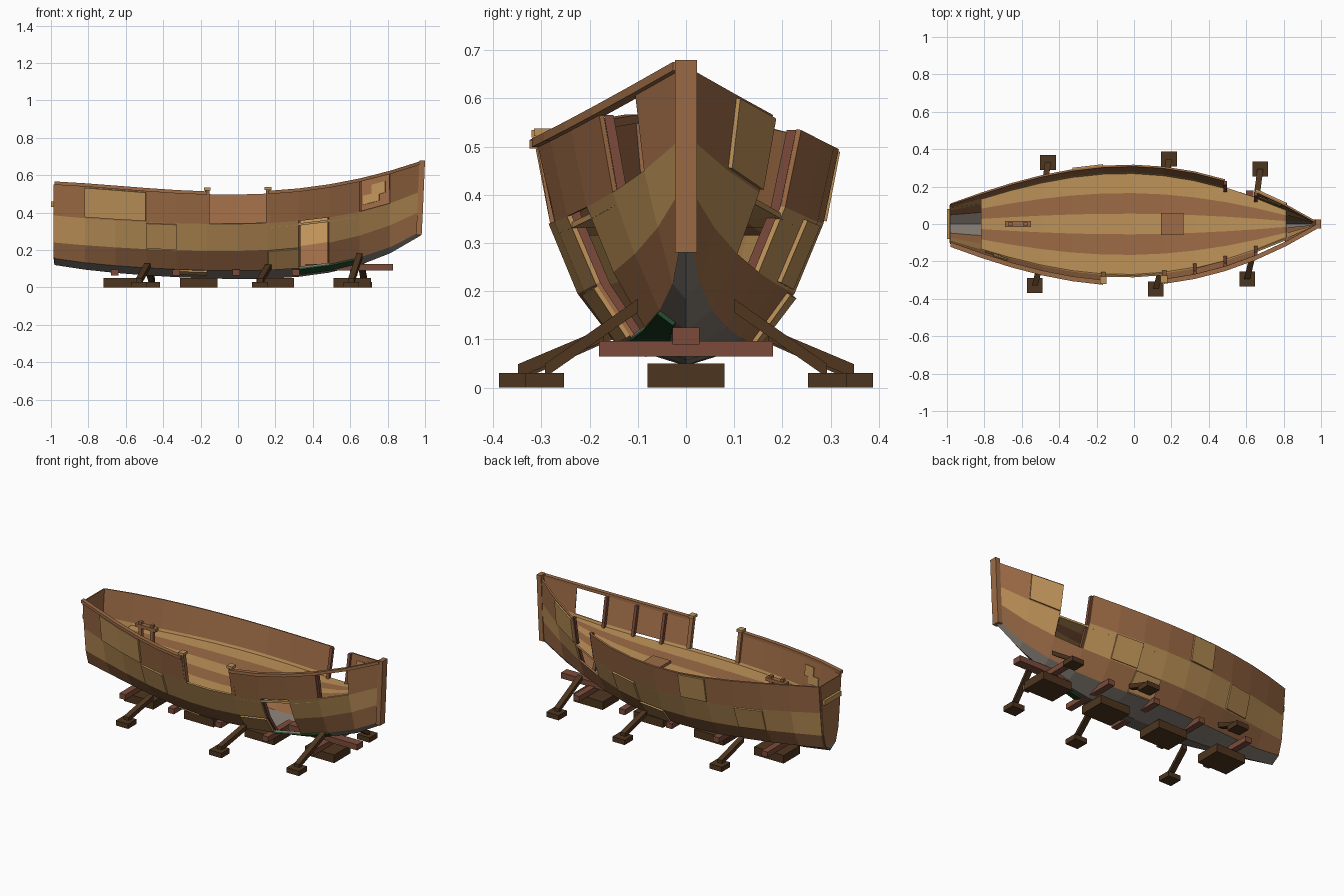
import bpy
import bmesh
from mathutils import Vector

cube = bpy.data.objects.get("Cube")
if cube:
    bpy.data.objects.remove(cube)


def material(name, *srgb):
    m = bpy.data.materials.new(name)
    m.use_nodes = True
    col = [c ** 2.2 for c in srgb] + [1]
    m.diffuse_color = col
    m.node_tree.nodes["Principled BSDF"].inputs["Base Color"].default_value = col
    return m


TAN = material("tan wood", .74, .57, .35)
BROWN = material("brown wood", .61, .42, .28)
DARK = material("dark timber", .31, .22, .14)
RED = material("reddish timber", .48, .30, .24)
GREY = material("grey bottom paint", .50, .47, .44)
GREEN = material("green paint", .16, .30, .18)


def finish(name, bm, mats, thick=0, offset=-1):
    mesh = bpy.data.meshes.new(name)
    bm.to_mesh(mesh)
    bm.free()
    for m in mats:
        mesh.materials.append(m)
    ob = bpy.data.objects.new(name, mesh)
    bpy.context.collection.objects.link(ob)
    if thick:
        mod = ob.modifiers.new("thickness", "SOLIDIFY")
        mod.thickness, mod.offset = thick, offset
    return ob


def sweep(name, path, a, b, mat):
    """Rectangular section with half-sides a and b, swept along a path."""
    bm = bmesh.new()
    a, b = Vector(a), Vector(b)
    rings = [[bm.verts.new(Vector(p) + a * i + b * j)
              for i, j in ((-1, -1), (1, -1), (1, 1), (-1, 1))] for p in path]
    for r, q in zip(rings, rings[1:]):
        for k in range(4):
            n = (k + 1) % 4
            bm.faces.new((r[k], r[n], q[n], q[k]))
    bm.faces.new(rings[0])
    bm.faces.new(rings[-1])
    bmesh.ops.recalc_face_normals(bm, faces=bm.faces)
    return finish(name, bm, [mat])


def box(name, x0, x1, y0, y1, z0, z1, mat):
    y, z = (y0 + y1) / 2, (z0 + z1) / 2
    return sweep(name, [(x0, y, z), (x1, y, z)],
                 (0, (y1 - y0) / 2, 0), (0, 0, (z1 - z0) / 2), mat)


# Hull lines, keel to sheer: half-breadth and height at five even stations
BREADTH = [(0, 0, 0, 0, 0), (.055, .115, .145, .085, .012),
           (.08, .185, .225, .15, .012), (.095, .235, .285, .205, .012),
           (.11, .262, .317, .238, .012)]
HEIGHT = [(.12, .065, .045, .08, .28), (.155, .105, .09, .125, .3),
          (.24, .205, .195, .24, .41), (.385, .35, .34, .375, .515),
          (.55, .515, .495, .535, .66)]
STEP = .163


def station(i):
    return -.98 + STEP * i


def smooth(values, x):
    """Smooth curve through five evenly spaced values."""
    u = x / .49 + 2
    total = 0
    for j, v in enumerate(values):
        for k in range(5):
            if k != j:
                v *= (u - k) / (j - k)
        total += v
    return total


def hull(side, i, v):
    """Point on the hull at station i; v counts strakes up from the keel."""
    s = min(int(v), 3)
    x = station(i)
    y, z = [smooth(t[s], x) * (s + 1 - v) + smooth(t[s + 1], x) * (v - s)
            for t in (BREADTH, HEIGHT)]
    return Vector((x, side * y, z))


def quad(bm, pts, side, mat=0):
    f = bm.faces.new([bm.verts.new(p) for p in (pts if side < 0 else pts[::-1])])
    f.material_index = mat


def cell(side, i, j, v0, v1):
    return [hull(side, i, v0), hull(side, j, v0), hull(side, j, v1), hull(side, i, v1)]


# Planked shell with missing planks (side, station, strake)
MISSING = {(-1, 5, 3), (-1, 6, 3), (-1, 8, 1), (-1, 8, 2), (-1, 10, 3),
           (1, 9, 3), (1, 9, 2)}
bm = bmesh.new()
for side in (-1, 1):
    for i in range(12):
        for s in range(4):
            if (side, i, s) not in MISSING:
                quad(bm, cell(side, i, i + 1, s, s + 1), side, (0, 1, 2, 1)[s])
for s in range(4):
    pts = [hull(-1, 0, s), hull(-1, 0, s + 1), hull(1, 0, s + 1), hull(1, 0, s)]
    quad(bm, pts if s else pts[:3], 1, 1 if s else 0)
bmesh.ops.remove_doubles(bm, verts=bm.verts, dist=.0005)
finish("hull_planking", bm, [GREY, BROWN, TAN], .01)


# Repair planks nailed over the shell
def patch(name, side, i, j, v0, v1, mat, lift=1):
    bm = bmesh.new()
    for k in range(i, j):
        quad(bm, cell(side, k, k + 1, v0, v1), side)
    bmesh.ops.remove_doubles(bm, verts=bm.verts, dist=.0005)
    finish(name, bm, [mat], .009, lift)


for side, i, j, s in ((-1, 1, 3, 3), (-1, 3, 4, 2), (-1, 7, 8, 1), (1, 10, 11, 3),
                      (1, 4, 5, 3), (1, 7, 8, 2), (1, 6, 7, 1), (1, 2, 3, 2)):
    patch("repair_plank", side, i, j, s + .04, s + .96, TAN)
patch("bottom_repair", -1, 4, 5, .55, .95, TAN)
patch("green_bottom_patch", -1, 8, 10, .4, 1, GREEN)


# Ragged splinter marks on the inner faces
def splinter(name, side, i0, i1, v0, v1):
    bm = bmesh.new()
    pts = [p - Vector((0, side * .012, 0)) for p in cell(side, i0, i1, v0, v1)]
    quad(bm, pts, side)
    finish(name, bm, [TAN], .004)


for side, i in ((1, 10), (-1, 1)):
    splinter("splinter_low", side, i + .12, i + .65, 3.2, 3.5)
    splinter("splinter_high", side, i + .4, i + .85, 3.42, 3.8)

# Deck planks following the line below the top strake
bm = bmesh.new()
edges = (-1, -.6, -.2, .2, .6, 1)


def deck_point(i, f):
    p = hull(1, i, 3)
    return Vector((p.x, f * (p.y - .01), p.z - .012))


for i in range(1, 11):
    for n in range(5):
        a, b = edges[n], edges[n + 1]
        quad(bm, [deck_point(i, a), deck_point(i + 1, a),
                  deck_point(i + 1, b), deck_point(i, b)], -1, n % 2)
bmesh.ops.remove_doubles(bm, verts=bm.verts, dist=.0005)
finish("deck", bm, [TAN, BROWN], .012)

# Stem post and transom board
sweep("stem_post", [(.967, 0, .28), (.974, 0, .42), (.985, 0, .68)],
      (.015, 0, 0), (0, .023, 0), BROWN)
box("transom_board", -1, -.98, -.08, .08, .43, .46, TAN)

# Right-hand rail in two lengths
for name, i, j in (("aft_rail", 0, 5), ("fore_rail", 7, 12)):
    path = [hull(-1, k, 4) + Vector((0, 0, .008)) for k in range(i, j + 1)]
    sweep(name, path, (0, .013, 0), (0, 0, .009), BROWN)

# Ribs beside the broken planks
for side, i in ((-1, 8), (-1, 9), (-1, 10), (1, 9), (1, 10)):
    path = [hull(side, i, v) - Vector((0, side * .02, 0)) for v in (1, 2, 3, 4)]
    sweep("rib", path, (.009, 0, 0), (0, .01, 0), RED)

# Gangway posts with caps
for i in (5, 7):
    top = hull(-1, i, 4) + Vector((0, .012, .022))
    sweep("gangway_post", [hull(-1, i, 3) + Vector((0, .012, 0)), top],
          (.012, 0, 0), (0, .012, 0), BROWN)
    box("post_cap", top.x - .018, top.x + .018, top.y - .02, top.y + .02,
        top.z, top.z + .016, TAN)

# Hatch and belaying frame on deck
box("hatch", .145, .265, -.06, .06, .325, .348, BROWN)
box("frame_bar", -.69, -.55, -.015, .015, .44, .46, BROWN)
for x in (-.66, -.58):
    box("frame_post", x - .01, x + .01, -.01, .01, .34, .475, BROWN)

# Cradle: keel blocks, cross beams and bow beam
for x in (-.62, -.21, .2, .61):
    box("keel_block", x - .1, x + .1, -.08, .08, 0, .05, DARK)
for x in (-.66, -.33, -.01, .31, .62):
    box("cross_beam", x - .02, x + .02, -.18, .18, .065, .097, RED)
box("bow_beam", .36, .83, -.028, .028, .09, .125, RED)

# Slanted props standing on pads
for x, y, top_y, top_z in ((-.495, .33, .15, .115), (.152, .348, .17, .11),
                           (.64, .293, .1, .17)):
    for side in (-1, 1):
        px = x + side * .035
        py = side * y
        box("prop_pad", px - .042, px + .042, py - .04, py + .04, 0, .03, DARK)
        sweep("prop", [(px, py, .035), (x + .01, side * top_y, top_z)],
              (.016, 0, 0), (0, 0, .014), DARK)
